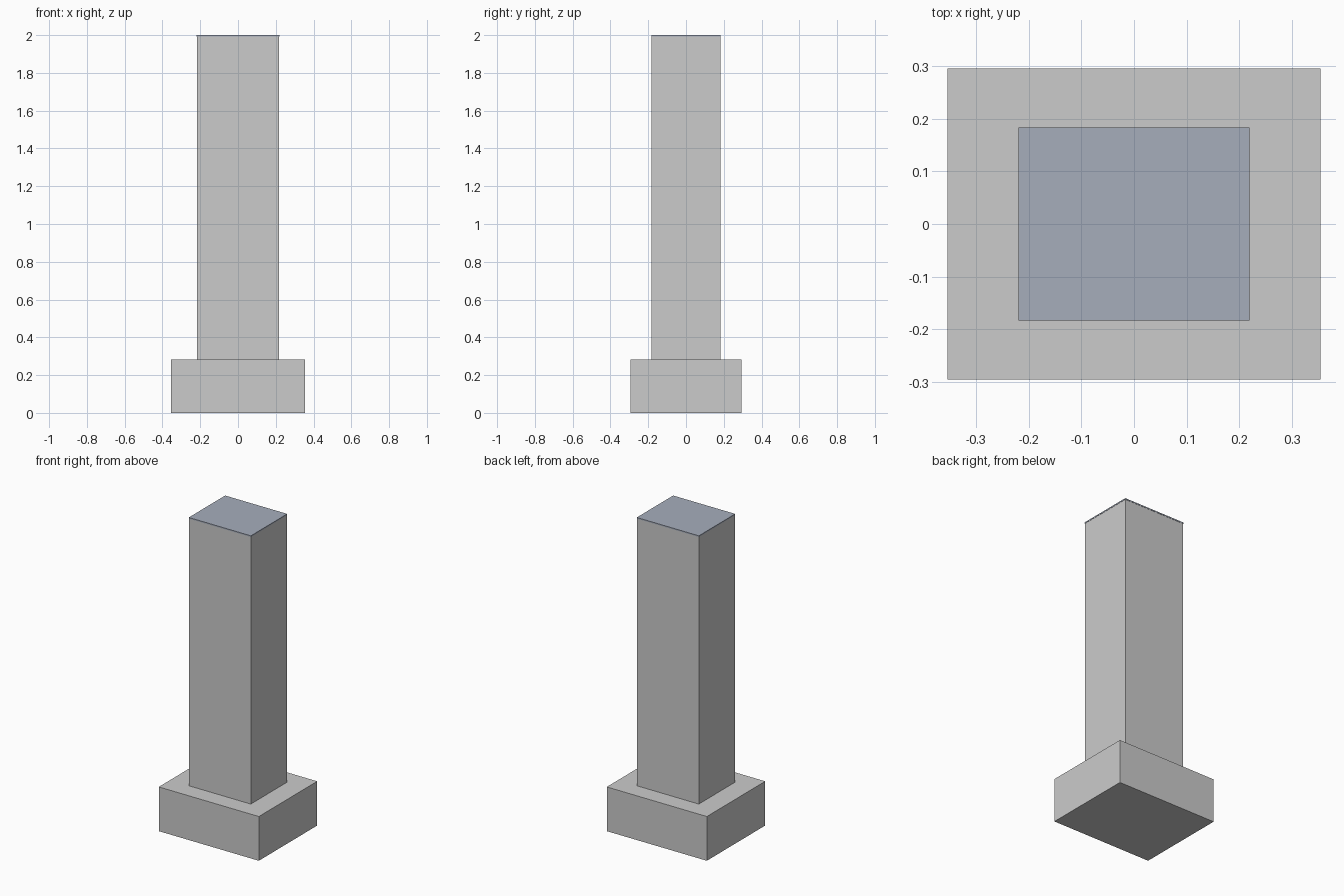
import bpy

if "Cube" in bpy.data.objects:
    bpy.data.objects.remove(bpy.data.objects["Cube"])


def box(name, hx, hy, z0, z1):
    """Axis-aligned box from half widths and a height range."""
    bpy.ops.mesh.primitive_cube_add(size=1, location=(0, 0, (z0 + z1) / 2))
    ob = bpy.context.object
    ob.name = name
    ob.scale = (2 * hx, 2 * hy, z1 - z0)
    bpy.ops.object.transform_apply(location=False, rotation=False, scale=True)
    return ob


# Wide plinth and tall pillar
box("plinth", 0.354, 0.295, 0.0, 0.283)
box("pillar", 0.218, 0.182, 0.283, 1.992)

# Thin blue-grey plate on the pillar top
plate = box("top_plate", 0.2195, 0.1835, 1.992, 2.0)
mat = bpy.data.materials.new("blue_grey")
mat.diffuse_color = (0.38, 0.42, 0.50, 1)
mat.use_nodes = True
mat.node_tree.nodes["Principled BSDF"].inputs["Base Color"].default_value = mat.diffuse_color
plate.data.materials.append(mat)
